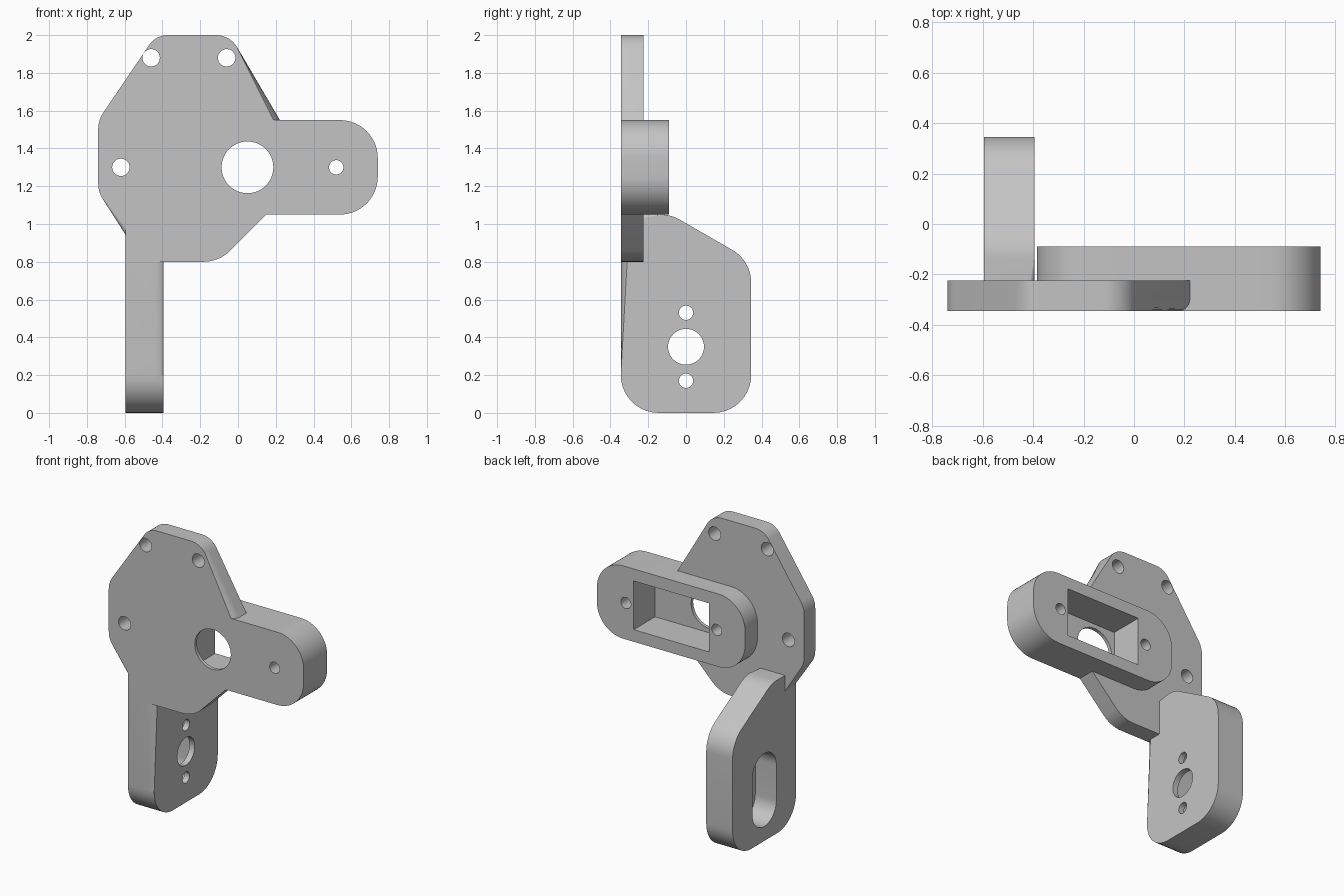
import bpy, bmesh, math
from mathutils import Vector

cube = bpy.data.objects.get("Cube")
if cube:
    bpy.data.objects.remove(cube, do_unlink=True)

grey = bpy.data.materials.new("plain_grey")
grey.use_nodes = True
tone = (0.55, 0.55, 0.55, 1)
grey.diffuse_color = tone
grey.node_tree.nodes["Principled BSDF"].inputs["Base Color"].default_value = tone

FRONT, BACK = -0.345, 0.345
FILLET = 0.045


def rounded(corners, steps=10):
    """Outline from (u, v, radius) corners, with arcs at rounded ones."""
    out = []
    for i, (u, v, r) in enumerate(corners):
        p = Vector((u, v))
        if not r:
            out.append(p)
            continue
        a = (Vector(corners[i - 1][:2]) - p).normalized()
        b = (Vector(corners[(i + 1) % len(corners)][:2]) - p).normalized()
        half = a.angle(b) / 2
        centre = p + (a + b).normalized() * (r / math.sin(half))
        start = p + a * (r / math.tan(half)) - centre
        end = p + b * (r / math.tan(half)) - centre
        sweep = start.angle_signed(end)
        for k in range(steps + 1):
            t = -sweep * k / steps
            c, s = math.cos(t), math.sin(t)
            out.append(centre + Vector((start.x * c - start.y * s, start.x * s + start.y * c)))
    return out


def box(u0, u1, v0, v1, r=0):
    return rounded([(u0, v0, r), (u1, v0, r), (u1, v1, r), (u0, v1, r)], 14)


def circle(u, v, r, n=48):
    return [Vector((u + r * math.cos(math.tau * k / n), v + r * math.sin(math.tau * k / n)))
            for k in range(n)]


def prism(name, outline, axis, near, far, fillet=None):
    """Extrude an outline along x or y; round the near rim where fillet(p, q) holds."""
    bm = bmesh.new()

    def place(p, d):
        return (d, p.x, p.y) if axis == "x" else (p.x, d, p.y)
    rims = [[bm.verts.new(place(p, d)) for p in outline] for d in (near, far)]
    n = len(outline)
    bm.faces.new(rims[0])
    bm.faces.new(rims[1][::-1])
    for i in range(n):
        j = (i + 1) % n
        bm.faces.new((rims[0][j], rims[0][i], rims[1][i], rims[1][j]))
    if fillet:
        edges = [bm.edges.get((rims[0][i], rims[0][(i + 1) % n])) for i in range(n)
                 if fillet(outline[i], outline[(i + 1) % n])]
        bmesh.ops.bevel(bm, geom=edges, offset=FILLET, segments=6, profile=0.5, affect="EDGES")
    bmesh.ops.recalc_face_normals(bm, faces=bm.faces)
    mesh = bpy.data.meshes.new(name)
    bm.to_mesh(mesh)
    bm.free()
    mesh.materials.append(grey)
    ob = bpy.data.objects.new(name, mesh)
    bpy.context.collection.objects.link(ob)
    return ob


def combine(target, tool, operation):
    mod = target.modifiers.new(tool.name, "BOOLEAN")
    mod.operation, mod.solver, mod.object = operation, "EXACT", tool
    bpy.context.view_layer.objects.active = target
    bpy.ops.object.modifier_apply(modifier=mod.name)
    bpy.data.objects.remove(tool, do_unlink=True)


# Front plate: fillet along the top and left rims only
plate_outline = rounded([
    (-0.504, 0.8, 0), (-0.74, 1.17, 0.15), (-0.74, 1.55, 0.15), (-0.435, 2, 0.12),
    (-0.042, 2, 0.13), (0.298, 1.42, 0), (0.3, 1.2, 0), (-0.1, 0.8, 0.2)])


def on_upper_left(p, q):
    mid = (p + q) / 2
    return mid.y > 0.81 and (mid.x < -0.45 or mid.y > 1.42)


bracket = prism("bracket", plate_outline, "y", FRONT, -0.225, on_upper_left)

# Side arm with rounded ends
arm = prism("side_arm", box(-0.385, 0.74, 1.05, 1.55, 0.2), "y", FRONT, -0.09)
combine(bracket, arm, "UNION")

# Leg, filleted on its outer face
leg_outline = rounded([
    (FRONT, 0, 0.2), (FRONT, 1.05, 0), (-0.08, 1.05, 0.2),
    (BACK, 0.805, 0.2), (BACK, 0, 0.2)])
leg = prism("leg", leg_outline, "x", -0.395, -0.595, lambda p, q: True)
combine(bracket, leg, "UNION")

# Pockets, bores and screw holes
cuts = [
    ("arm_pocket", box(-0.11, 0.46, 1.133, 1.467), "y", -0.322, 0),
    ("arm_bore", circle(0.05, 1.3, 0.137), "y", -0.5, -0.2),
    ("arm_screw_left", circle(0.52, 1.3, 0.038), "y", -0.5, 0),
    ("arm_screw_right", circle(-0.17, 1.3, 0.038), "y", -0.23, 0),
    ("leg_slot", box(-0.13, 0.13, 0.1, 0.6, 0.129), "x", -0.7, -0.435),
    ("leg_bore", circle(0, 0.35, 0.095), "x", -0.5, -0.3),
]
cuts += [("leg_screw", circle(0, z, 0.038), "x", -0.5, -0.3) for z in (0.17, 0.53)]
cuts += [("plate_screw", circle(x, z, 0.046), "y", -0.5, -0.1)
         for x, z in ((-0.46, 1.88), (-0.06, 1.88), (-0.62, 1.3))]
for cut in cuts:
    combine(bracket, prism(*cut), "DIFFERENCE")

# Smooth fillets, crisp edges
bpy.ops.object.select_all(action="DESELECT")
bracket.select_set(True)
bpy.context.view_layer.objects.active = bracket
bpy.ops.object.shade_smooth_by_angle(angle=math.radians(30))
